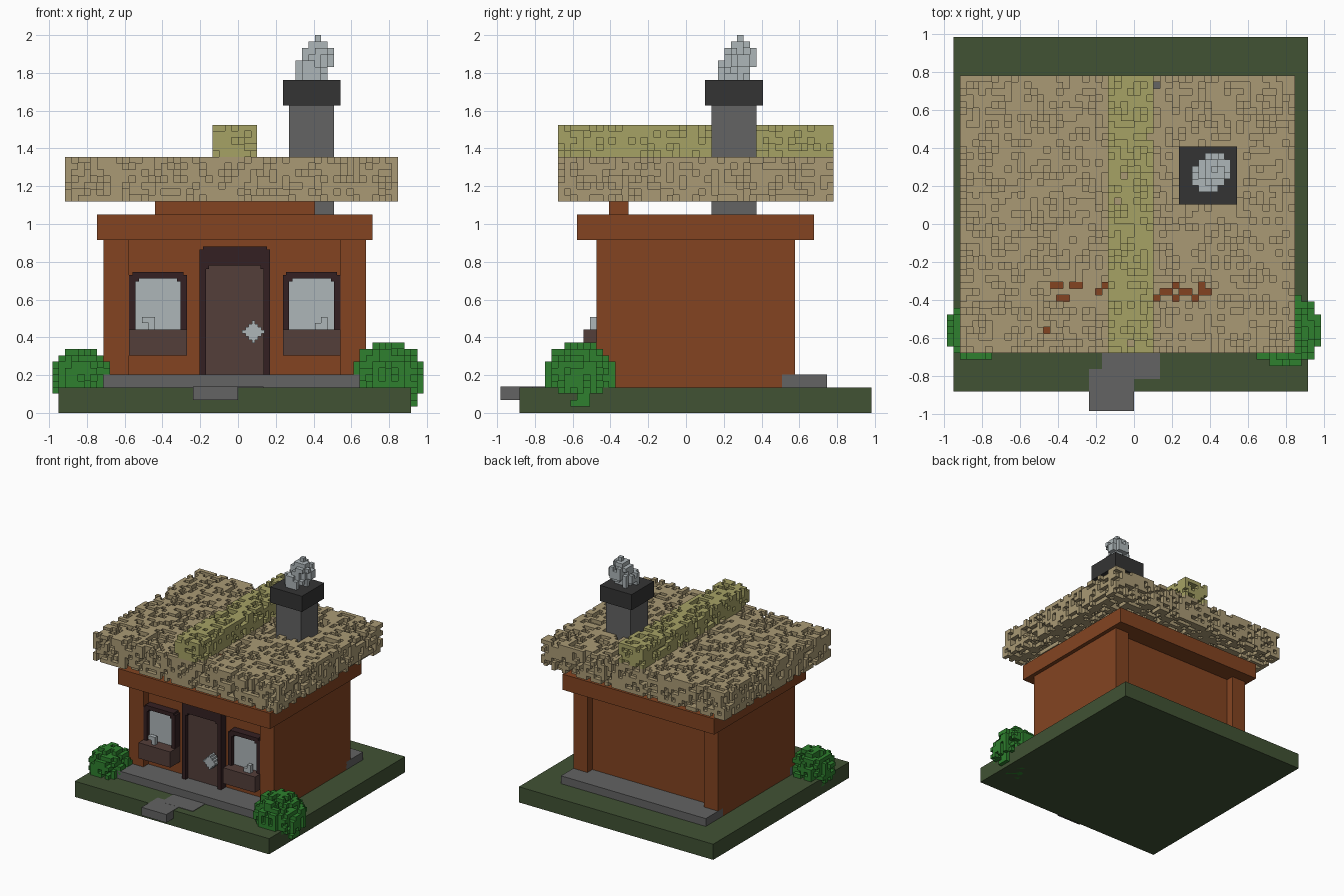
import bpy, bmesh, math, random
from mathutils import Vector

if "Cube" in bpy.data.objects:
    bpy.data.objects.remove(bpy.data.objects["Cube"], do_unlink=True)

V = 2 / 59                                   # size of one block
ORIGIN = Vector((-29 * V, -29 * V, 0))       # grid corner
rng = random.Random(7)


def material(name, r, g, b):
    lin = [((c / 255 + 0.055) / 1.055) ** 2.4 for c in (r, g, b)] + [1]
    m = bpy.data.materials.new(name)
    m.use_nodes = True
    m.diffuse_color = lin
    m.node_tree.nodes["Principled BSDF"].inputs["Base Color"].default_value = lin
    return m


GRASS = material("grass", 65, 82, 52)
CLAY = material("red brown wall", 131, 68, 33)
STRAW = material("straw", 170, 154, 117)
RIDGE = material("olive straw", 166, 162, 101)
STONE = material("grey stone", 99, 99, 99)
SOOT = material("dark cap", 52, 52, 52)
PALE = material("pale grey", 174, 182, 185)
FRAME = material("dark frame", 52, 32, 34)
WOOD = material("brown wood", 84, 62, 58)
LEAF = material("leaf green", 46, 128, 46)


def add_object(name, mesh, mat):
    mesh.materials.append(mat)
    ob = bpy.data.objects.new(name, mesh)
    bpy.context.collection.objects.link(ob)
    return ob


def box(name, x, y, z, mat):
    """Box from grid ranges."""
    bm = bmesh.new()
    bmesh.ops.create_cube(bm, size=1)
    for v in bm.verts:
        v.co = ORIGIN + V * Vector([(r[0] + r[1]) / 2 + c * (r[1] - r[0])
                                    for r, c in zip((x, y, z), v.co)])
    me = bpy.data.meshes.new(name)
    bm.to_mesh(me)
    bm.free()
    return add_object(name, me, mat)


def voxels(name, cells, mat, size=V, origin=ORIGIN):
    """Only the exposed faces of a set of cells."""
    cells, verts, faces = set(cells), {}, []
    square = ((0, 0), (1, 0), (1, 1), (0, 1))
    for c in sorted(cells):
        for axis in range(3):
            for side in (0, 1):
                n = list(c)
                n[axis] += 2 * side - 1
                if tuple(n) in cells:
                    continue
                quad = []
                for a, b in (square if side else square[::-1]):
                    p = list(c)
                    p[axis] += side
                    p[(axis + 1) % 3] += a
                    p[(axis + 2) % 3] += b
                    quad.append(verts.setdefault(tuple(p), len(verts)))
                faces.append(quad)
    me = bpy.data.meshes.new(name)
    me.from_pydata([origin + size * Vector(p) for p in verts], [], faces)
    return add_object(name, me, mat)


def block(x, y, z):
    return [(i, j, k) for i in range(*x) for j in range(*y) for k in range(*z)]


def ball(cx, cy, cz, r):
    n = math.ceil(r) + 1
    return [c for c in block((int(cx) - n, int(cx) + n + 1), (int(cy) - n, int(cy) + n + 1),
                             (max(0, int(cz) - n), int(cz) + n + 1))
            if (Vector(c) + Vector((.5, .5, .5)) - Vector((cx, cy, cz))).length < r]


def sparse(cells, density):
    return [c for c in cells if rng.random() < density]


def notched(x, z, n=0.5):
    """Outline, from bottom left over the top, with small steps at the upper corners."""
    return [(x[0], z[0]), (x[0], z[1] - n), (x[0] + n, z[1] - n), (x[0] + n, z[1]),
            (x[1] - n, z[1]), (x[1] - n, z[1] - n), (x[1], z[1] - n), (x[1], z[0])]


def plate(name, outline, y, mat):
    """Extrude an outline in x and z along y."""
    bm = bmesh.new()
    face = bm.faces.new([bm.verts.new(ORIGIN + V * Vector((px, y[0], pz))) for px, pz in outline])
    ext = bmesh.ops.extrude_face_region(bm, geom=[face])
    moved = [e for e in ext["geom"] if isinstance(e, bmesh.types.BMVert)]
    bmesh.ops.translate(bm, vec=(0, V * (y[1] - y[0]), 0), verts=moved)
    if not any(f.normal.y < -.9 and len(f.verts) == len(outline) for f in bm.faces):
        bm.faces.new([v for v in face.verts]) if not face.is_valid else None
    bmesh.ops.recalc_face_normals(bm, faces=bm.faces)
    me = bpy.data.meshes.new(name)
    bm.to_mesh(me)
    bm.free()
    return add_object(name, me, mat)


def opening(name, x, z, top, panel_name, panel_mat):
    """Arched frame with a panel set back inside it."""
    inner = ((x[0] + 1, x[1] - 1), (z[0], z[1] - top))
    plate(name + "_frame", notched(x, z) + notched(*inner)[::-1], (15, 17.1), FRAME)
    plate(panel_name, notched(*inner), (16, 17.1), panel_mat)


# Ground, terraces and path
box("ground", (1, 56), (3, 58), (0, 4), GRASS)
box("front_terrace", (8, 49), (10, 17), (3.5, 6), STONE)
box("back_terrace", (8, 49), (44, 51), (3.5, 6), STONE)
box("path_step", (22, 29), (0, 3), (2, 4.1), STONE)
box("path_outer", (22, 29), (2.9, 6.5), (3.8, 4.1), STONE)
box("path_inner", (24, 33), (5, 10), (3.8, 4.12), STONE)

# Walls with corner posts
box("walls", (8, 49), (17, 44), (4, 27), CLAY)
for side, x in (("right", (8, 12)), ("left", (45, 49))):
    box("front_post_" + side, x, (15, 17), (4, 27), CLAY)
    box("back_post_" + side, x, (44, 46), (4, 27), CLAY)
box("eaves_beam", (7, 50), (12, 49), (27, 31), CLAY)
BEAM = ((16, 41), (17, 20), (31, 39))
box("roof_support", *BEAM, CLAY)

# Door with knob
opening("door", (23, 34), (6, 26), 3, "door_panel", WOOD)
knob = [(i, j, k) for i, j, k in block((-3, 4), (0, 4), (-3, 4)) if abs(i) + abs(k) <= 3]
voxels("door_knob", knob, PALE, V / 2, Vector((0.073, ORIGIN.y + 14 * V, 0.421)))

# Windows with planter boxes
for side, x in (("right", (12, 21)), ("left", (36, 45))):
    opening("window_" + side, x, (13, 22), 1, "pane_" + side, PALE)
    box("planter_" + side, x, (13, 17.1), (9, 13), WOOD)
voxels("sill_ornament_right", [(15, 14, 13), (14, 14, 14), (15, 14, 14)], PALE)
voxels("sill_ornament_left", [(41, 14, 13), (42, 14, 13), (42, 14, 14)], PALE)

# Thatched roof, loosely packed
CHIMNEY = ((37, 44), (33, 40), (31, 48))
solid = set(block(*BEAM)) | set(block(*CHIMNEY))
voxels("thatch", sparse([c for c in block((2, 54), (9, 52), (33, 40)) if c not in solid], 0.61), STRAW)
voxels("roof_ridge", sparse(block((25, 32), (9, 52), (40, 45)), 0.64), RIDGE)

# Chimney and smoke
box("chimney", *CHIMNEY, STONE)
box("chimney_cap", (36, 45), (32, 41), (48, 52), SOOT)
smoke = set(ball(40.5, 36.5, 53.5, 2.6)) | set(ball(41.5, 37.5, 55.6, 2.6))
smoke = [c for c in sorted(smoke) if c[2] >= 52]
voxels("smoke", sparse(smoke, 0.72) + [(41, 37, 57), (41, 37, 58)], PALE)

# Bushes
voxels("bush_right", sparse(ball(4.5, 12.5, 5.5, 4.8), 0.68), LEAF)
voxels("bush_left", sparse(ball(52.5, 12.5, 5.5, 5.75), 0.68), LEAF)
